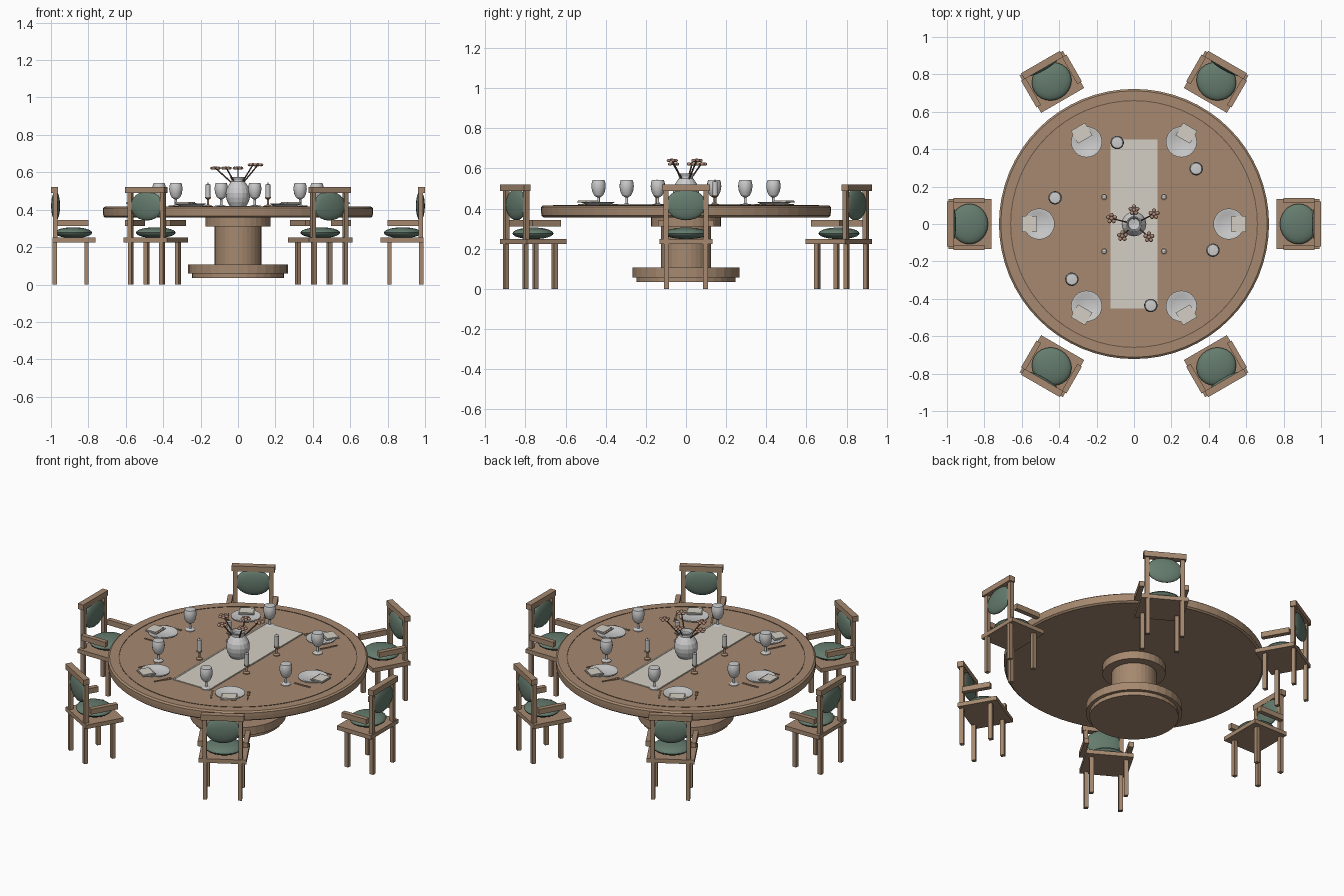
import bpy, bmesh, math
from mathutils import Matrix, Vector

if "Cube" in bpy.data.objects:
    bpy.data.objects.remove(bpy.data.objects["Cube"])


def material(name, color):
    m = bpy.data.materials.new(name)
    m.diffuse_color = (*color, 1)
    m.use_nodes = True
    m.node_tree.nodes["Principled BSDF"].inputs["Base Color"].default_value = m.diffuse_color
    return m


WOOD = material("wood", (0.38, 0.25, 0.16))
GREEN = material("green_fabric", (0.13, 0.20, 0.155))
LINEN = material("linen", (0.66, 0.62, 0.55))
DARK = material("dark_inlay", (0.14, 0.09, 0.06))
PETAL = material("petal", (0.42, 0.25, 0.18))


def finish(name, bm, mat=None, angle=0.0, smooth=None):
    bmesh.ops.recalc_face_normals(bm, faces=bm.faces)
    me = bpy.data.meshes.new(name)
    bm.to_mesh(me)
    bm.free()
    ob = bpy.data.objects.new(name, me)
    bpy.context.collection.objects.link(ob)
    ob.rotation_euler.z = angle          # every part spins about the table axis
    if mat:
        me.materials.append(mat)
    if smooth:
        bpy.ops.object.select_all(action='DESELECT')
        ob.select_set(True)
        bpy.context.view_layer.objects.active = ob
        bpy.ops.object.shade_smooth_by_angle(angle=math.radians(smooth))
    return ob


def boxes(name, items, mat=None, angle=0.0):
    """items: (x0, x1, y0, y1, z0, z1)"""
    bm = bmesh.new()
    for x0, x1, y0, y1, z0, z1 in items:
        mtx = Matrix.Translation(((x0 + x1) / 2, (y0 + y1) / 2, (z0 + z1) / 2)) \
            @ Matrix.Diagonal((x1 - x0, y1 - y0, z1 - z0, 1))
        bmesh.ops.create_cube(bm, size=1, matrix=mtx)
    return finish(name, bm, mat, angle)


def lathe(name, profile, seg, mat=None, at=(0, 0), angle=0.0, smooth=None):
    """Spin (radius, z) points; ends with radius 0 close to a point."""
    bm = bmesh.new()
    rings = []
    for r, z in profile:
        if r == 0:
            rings.append([bm.verts.new((at[0], at[1], z))] * seg)
        else:
            rings.append([bm.verts.new((at[0] + r * math.cos(2 * math.pi * i / seg),
                                        at[1] + r * math.sin(2 * math.pi * i / seg), z))
                          for i in range(seg)])
    for a, b in zip(rings, rings[1:]):
        for i in range(seg):
            j = (i + 1) % seg
            bm.faces.new(list(dict.fromkeys((a[i], a[j], b[j], b[i]))))
    return finish(name, bm, mat, angle, smooth)


def ellipsoid(name, c, r, mat, angle=0.0):
    bm = bmesh.new()
    bmesh.ops.create_uvsphere(bm, u_segments=24, v_segments=12, radius=1,
                              matrix=Matrix.Translation(c) @ Matrix.Diagonal((*r, 1)))
    return finish(name, bm, mat, angle, 40)


# Table top, inlay ring and pedestal
lathe("table_top", [(0, 0.357), (0.71, 0.357), (0.72, 0.365), (0.722, 0.39), (0.722, 0.408),
                    (0.712, 0.416), (0, 0.416)], 64, WOOD)
lathe("table_inlay", [(0.657, 0.414), (0.657, 0.418), (0.662, 0.418), (0.662, 0.414)], 64, DARK)
lathe("pedestal_collar", [(0, 0.31), (0.175, 0.31), (0.175, 0.36), (0, 0.36)], 32, WOOD)
lathe("pedestal_column", [(0, 0.09), (0.125, 0.09), (0.125, 0.33), (0, 0.33)], 32, WOOD)
lathe("pedestal_base", [(0, 0.058), (0.267, 0.058), (0.267, 0.107), (0, 0.107)], 32, WOOD)
lathe("pedestal_foot", [(0, 0.034), (0.247, 0.034), (0.247, 0.06), (0, 0.06)], 32, WOOD)

# Runner with hems
boxes("table_runner", [(-0.125, 0.125, -0.452, 0.452, 0.414, 0.421)], LINEN)
boxes("runner_hem", [(s * 0.119 - 0.005, s * 0.119 + 0.005, -0.45, 0.45, 0.415, 0.423)
                     for s in (-1, 1)], LINEN)

# Chairs and place settings, six times around the table
for k in range(6):
    a = k * math.pi / 3
    boxes("chair_seat", [(0.763, 0.992, -0.133, 0.133, 0.225, 0.25)], WOOD, a)
    boxes("chair_legs", [(x - 0.0115, x + 0.0115, s * 0.097 - 0.0115, s * 0.097 + 0.0115, 0, 0.23)
                         for x in (0.81, 0.979) for s in (-1, 1)], WOOD, a)
    boxes("back_posts", [(0.964, 0.988, s * 0.1 - 0.012, s * 0.1 + 0.012, 0.245, 0.49)
                         for s in (-1, 1)], WOOD, a)
    boxes("top_rail", [(0.963, 1.0, -0.12, 0.12, 0.488, 0.521)], WOOD, a)
    boxes("armrests", [(0.80, 0.965, s * 0.126 - 0.014, s * 0.126 + 0.014, 0.312, 0.344)
                       for s in (-1, 1)], WOOD, a)
    ellipsoid("seat_cushion", (0.88, 0, 0.277), (0.1, 0.108, 0.029), GREEN, a)
    ellipsoid("back_cushion", (0.975, 0, 0.42), (0.024, 0.1, 0.078), GREEN, a)

    lathe("plate", [(0, 0.416), (0.05, 0.416), (0.083, 0.43), (0.083, 0.434), (0.072, 0.434),
                    (0.052, 0.425), (0, 0.425)], 24, None, (0.507, 0), a, 30)
    boxes("napkin", [(0.522, 0.60, -0.044, 0.044, 0.43, 0.436),
                     (0.53, 0.597, -0.04, 0.04, 0.436, 0.44)], LINEN, a)
    # fork with handle and tines on one side, knife on the other
    boxes("fork", [(0.50, 0.56, 0.098, 0.104, 0.416, 0.421),
                   (0.487, 0.50, 0.093, 0.109, 0.416, 0.421)]
          + [(0.455, 0.487, y - 0.002, y + 0.002, 0.416, 0.421) for y in (0.095, 0.101, 0.107)],
          WOOD, a)
    boxes("knife", [(0.455, 0.52, -0.107, -0.097, 0.416, 0.42),
                    (0.52, 0.56, -0.105, -0.098, 0.416, 0.422)], WOOD, a)
    # stemmed glass, offset to the side of the plate
    lathe("glass", [(0, 0.416), (0.028, 0.416), (0.028, 0.42), (0.007, 0.426), (0.006, 0.455),
                    (0.022, 0.465), (0.032, 0.485), (0.036, 0.51), (0.034, 0.53), (0.03, 0.542),
                    (0.026, 0.543), (0, 0.541)], 16, None, (0.422, -0.14), a, 30)

# Candles on holders
for x in (-0.16, 0.16):
    for y in (-0.145, 0.145):
        lathe("candle_holder", [(0, 0.416), (0.02, 0.416), (0.02, 0.421), (0.006, 0.427),
                                (0.006, 0.455), (0.016, 0.462), (0.016, 0.468), (0, 0.468)],
              12, WOOD, (x, y))
        lathe("candle", [(0, 0.466), (0.0125, 0.466), (0.0125, 0.535), (0.002, 0.537),
                         (0.002, 0.545), (0, 0.545)], 12, None, (x, y))

# Vase
lathe("vase", [(0, 0.416), (0.042, 0.416), (0.056, 0.44), (0.064, 0.465), (0.066, 0.49),
               (0.06, 0.515), (0.045, 0.538), (0.036, 0.55), (0.036, 0.56), (0.042, 0.574),
               (0.036, 0.574), (0.03, 0.555), (0, 0.55)], 16)

# Flowers: bent stem, centre and five petals each
for head in ((-0.12, 0.03, 0.622), (0.0, 0.075, 0.622), (0.107, 0.053, 0.64),
             (0.08, -0.07, 0.64), (-0.062, -0.064, 0.622)):
    h = Vector(head)
    foot = Vector((h.x * 0.15, h.y * 0.15, 0.53))
    d = h - foot
    bm = bmesh.new()
    bmesh.ops.create_cone(bm, cap_ends=True, segments=6, radius1=0.004, radius2=0.004, depth=d.length,
                          matrix=Matrix.Translation((h + foot) / 2)
                          @ d.to_track_quat('Z', 'Y').to_matrix().to_4x4())
    finish("flower_stem", bm, DARK)
    bm = bmesh.new()
    spots = [Vector((0, 0, 0.002))] + [Vector((math.cos(t), math.sin(t), 0)) * 0.019
                                       for t in (math.pi / 2 + 2 * math.pi * i / 5 for i in range(5))]
    for p in spots:
        bmesh.ops.create_uvsphere(bm, u_segments=10, v_segments=6, radius=1,
                                  matrix=Matrix.Translation(h + p)
                                  @ Matrix.Diagonal((0.011, 0.011, 0.008, 1)))
    finish("flower_head", bm, PETAL, 0, 60)
